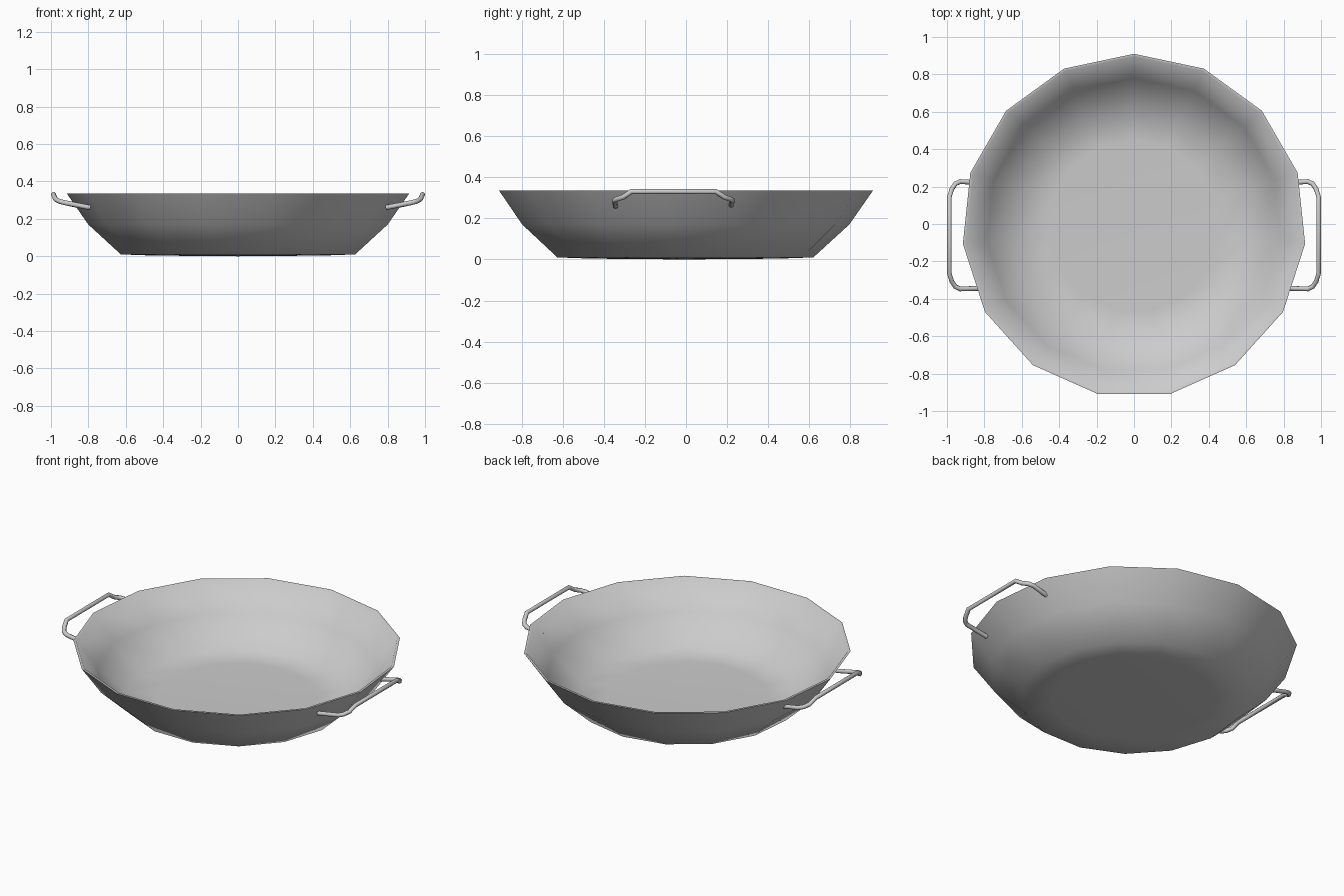
import bpy, math

if "Cube" in bpy.data.objects:
    bpy.data.objects.remove(bpy.data.objects["Cube"])

SIDES, CENTRE_Y = 15, -0.01


def smooth(obj, angle):
    bpy.ops.object.select_all(action='DESELECT')
    obj.select_set(True)
    bpy.context.view_layer.objects.active = obj
    bpy.ops.object.shade_smooth_by_angle(angle=math.radians(angle))


def lathe(name, profile, z_bottom, z_floor):
    """Closed shell: profile runs from the outer base over the rim to the inner floor."""
    verts, faces = [], []
    for r, z in profile:
        for i in range(SIDES):
            a = 2 * math.pi * i / SIDES
            verts.append((r * math.sin(a), r * math.cos(a) + CENTRE_Y, z))
    last = (len(profile) - 1) * SIDES
    verts += [(0, CENTRE_Y, z_bottom), (0, CENTRE_Y, z_floor)]
    for i in range(SIDES):
        j = (i + 1) % SIDES
        for k in range(0, last, SIDES):
            faces.append((k + i, k + SIDES + i, k + SIDES + j, k + j))
        faces.append((i, j, len(verts) - 2))
        faces.append((last + j, last + i, len(verts) - 1))
    mesh = bpy.data.meshes.new(name)
    mesh.from_pydata(verts, [], faces)
    mesh.update()
    obj = bpy.data.objects.new(name, mesh)
    bpy.context.collection.objects.link(obj)
    return obj


def tube(name, points, radius):
    curve = bpy.data.curves.new(name, 'CURVE')
    curve.dimensions = '3D'
    curve.bevel_depth = radius
    curve.bevel_resolution = 2
    curve.use_fill_caps = True
    spline = curve.splines.new('POLY')
    spline.points.add(len(points) - 1)
    for p, co in zip(spline.points, points):
        p.co = (*co, 1)
    obj = bpy.data.objects.new(name, curve)
    bpy.context.collection.objects.link(obj)
    bpy.ops.object.select_all(action='DESELECT')
    obj.select_set(True)
    bpy.context.view_layer.objects.active = obj
    bpy.ops.object.convert(target='MESH')
    return bpy.context.view_layer.objects.active


# Thin-walled faceted pan: outer wall, rim, inner wall
pan = lathe("pan_bowl",
            [(0.46, 0.004), (0.63, 0.010), (0.805, 0.17), (0.92, 0.335),
             (0.905, 0.335), (0.79, 0.178), (0.622, 0.024), (0.46, 0.018)],
            0.0, 0.014)
smooth(pan, 60)

# Bent wire handles, one on each side, set slightly toward the front
HANDLE_Y = -0.06
half = [(0.93, 0.287, 0.287), (0.955, 0.275, 0.294),
        (0.975, 0.245, 0.304), (0.987, 0.205, 0.331)]
for side, name in ((1, "right_handle"), (-1, "left_handle")):
    path = [(0.79, -0.283, 0.260)] + [(x, -y, z) for x, y, z in half]
    path += half[::-1] + [(0.825, 0.28, 0.265)]
    handle = tube(name, [(side * x, y + HANDLE_Y, z) for x, y, z in path], 0.013)
    smooth(handle, 50)
